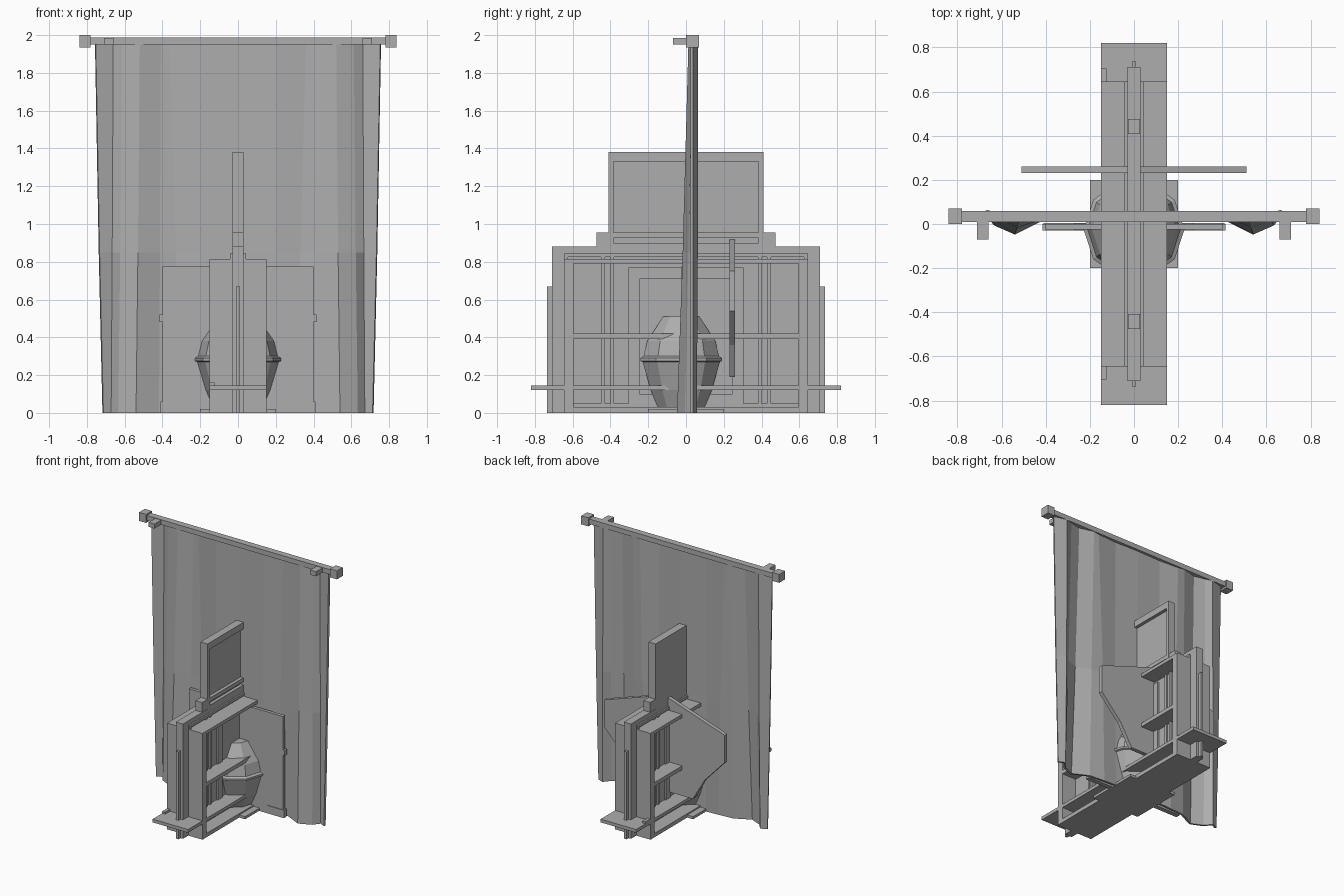
import bpy, bmesh, math

if "Cube" in bpy.data.objects:
    bpy.data.objects.remove(bpy.data.objects["Cube"])

mat = bpy.data.materials.new("plain grey")
mat.diffuse_color = (0.42, 0.42, 0.42, 1)
mat.use_nodes = True
mat.node_tree.nodes["Principled BSDF"].inputs["Base Color"].default_value = mat.diffuse_color


def make(name, bm):
    bmesh.ops.recalc_face_normals(bm, faces=bm.faces[:])
    me = bpy.data.meshes.new(name)
    bm.to_mesh(me)
    bm.free()
    me.materials.append(mat)
    ob = bpy.data.objects.new(name, me)
    bpy.context.collection.objects.link(ob)
    return ob


def box(name, x0, x1, y0, y1, z0, z1):
    bm = bmesh.new()
    bmesh.ops.create_cube(bm, size=1)
    for v in bm.verts:
        v.co = ((x0 + x1) / 2 + v.co.x * (x1 - x0),
                (y0 + y1) / 2 + v.co.y * (y1 - y0),
                (z0 + z1) / 2 + v.co.z * (z1 - z0))
    return make(name, bm)


def pair_y(name, x0, x1, y0, y1, z0, z1):
    box(name + "_a", x0, x1, y0, y1, z0, z1)
    box(name + "_b", x0, x1, -y1, -y0, z0, z1)


def pair_x(name, x0, x1, y0, y1, z0, z1):
    box(name + "_a", x0, x1, y0, y1, z0, z1)
    box(name + "_b", -x1, -x0, y0, y1, z0, z1)


def plate(name, outline, y0, y1):
    # flat board from an x-z outline
    bm = bmesh.new()
    f = bm.faces.new([bm.verts.new((x, y0, z)) for x, z in outline])
    r = bmesh.ops.extrude_face_region(bm, geom=[f])
    for v in r["geom"]:
        if isinstance(v, bmesh.types.BMVert):
            v.co.y = y1
    return make(name, bm)


def frame(name, x0, x1, hw, z0, z1, t):
    # rectangular moulding in the y-z plane
    pair_y(name + "_stile", x0, x1, hw - t, hw, z0, z1)
    box(name + "_head", x0, x1, -hw + t, hw - t, z1 - t, z1)
    box(name + "_sill", x0, x1, -hw + t, hw - t, z0, z0 + t)


# curtain rod
box("rod", -0.78, 0.78, 0.01, 0.06, 1.95, 1.988)
pair_x("rod_end", 0.78, 0.84, 0.0, 0.07, 1.935, 2.0)
pair_x("rod_bracket", 0.66, 0.71, -0.07, 0.02, 1.95, 1.985)

# curtain: mirrored folds, each column (top x, bottom x, top y, middle y, bottom y)
cols = [(0, 0, .035, .03, .03), (.2, .2, .03, .025, .035), (.36, .3, .04, .05, .03),
        (.41, .42, .05, .03, .02), (.52, .54, .02, -.01, -.04), (.61, .63, .04, .02, .0),
        (.66, .67, .055, .055, .05), (.755, .715, .03, .03, .03)]
cols = [(-a, -b, c, d, e) for a, b, c, d, e in reversed(cols[1:])] + cols
bm = bmesh.new()
rows = []
for xt, xb, yt, ym, yb in cols:
    rows.append([bm.verts.new(p) for p in
                 ((xt, yt, 1.95), ((xt + xb) / 2, ym, 0.85), (xb, yb, 0.0))])
for a, b in zip(rows, rows[1:]):
    for i in range(2):
        bm.faces.new((a[i], a[i + 1], b[i + 1], b[i]))
curtain = make("curtain", bm)
sol = curtain.modifiers.new("thickness", "SOLIDIFY")
sol.thickness = 0.015
sol.offset = 0

# rear gabled board with cut lower corners
half = [(0.51, 0.75), (0.51, 0.54), (0.34, 0.36), (0.24, 0.19)]
plate("rear_board", [(0, 0.92)] + half + [(-x, z) for x, z in reversed(half)], 0.23, 0.26)

# front cross board, feet and knobs
box("front_board", -0.4, 0.4, -0.025, 0.0, 0.0, 0.775)
for s in (-1, 1):
    plate("board_foot", [(s * .2, 0), (s * .27, .06), (s * .41, .06), (s * .41, 0)], -0.03, 0.005)
pair_x("board_knob", 0.4, 0.415, -0.03, 0.0, 0.48, 0.52)

# central wall slab
box("wall_slab", -0.03, 0.03, -0.71, 0.71, 0.0, 0.88)
box("wall_edge", -0.01, 0.01, -0.735, 0.735, 0.0, 0.67)

# upper panel, recessed on one side
box("upper_panel", -0.03, 0.005, -0.41, 0.41, 0.88, 1.38)
pair_y("upper_stile", 0.005, 0.03, 0.385, 0.41, 0.88, 1.38)
box("upper_beam", 0.005, 0.03, -0.385, 0.385, 1.33, 1.38)
pair_y("upper_block", -0.028, 0.028, 0.41, 0.475, 0.88, 0.955)
box("upper_ledge", 0.005, 0.03, -0.41, 0.41, 0.925, 0.955)
box("lower_ledge", 0.005, 0.03, -0.41, 0.41, 0.88, 0.9)

# shelving through both sides
for i, (hy, z0, z1) in enumerate([(0.645, 0.79, 0.815), (0.595, 0.39, 0.42), (0.82, 0.12, 0.145)]):
    box("shelf_%d" % i, -0.15, 0.15, -hy, hy, z0, z1)
pair_y("end_panel", -0.15, 0.15, 0.595, 0.645, 0.0, 0.79)
box("base", -0.15, 0.15, -0.645, 0.645, 0.0, 0.03)
box("hearth", -0.2, 0.2, -0.2, 0.2, 0.0, 0.02)
pair_y("shelf_block", -0.15, -0.125, 0.64, 0.705, 0.145, 0.16)

# mouldings and posts on both wall faces
for s, side in ((1, "right"), (-1, "left")):
    x0, x1 = sorted((s * 0.03, s * 0.042))
    frame("outer_moulding_" + side, x0, x1, 0.645, 0.03, 0.845, 0.02)
    frame("inner_moulding_" + side, x0, x1, 0.305, 0.04, 0.77, 0.06)
    pair_y("post_" + side, x0, x1, 0.38, 0.40, 0.05, 0.84)
    pair_y("outer_post_" + side, x0, x1, 0.43, 0.45, 0.05, 0.84)

# faceted urn
profile = [(.13, .03), (.17, .12), (.215, .27), (.228, .275), (.228, .29), (.21, .3),
           (.19, .38), (.1, .51)]
n = 10
bm = bmesh.new()
rings = []
for r, z in profile:
    rings.append([bm.verts.new((r * math.cos(2 * math.pi * i / n),
                                r * math.sin(2 * math.pi * i / n) - 0.025, z)) for i in range(n)])
for a, b in zip(rings, rings[1:]):
    for i in range(n):
        j = (i + 1) % n
        bm.faces.new((a[i], a[j], b[j], b[i]))
bm.faces.new(rings[0])
bm.faces.new(rings[-1])
make("urn", bm)
